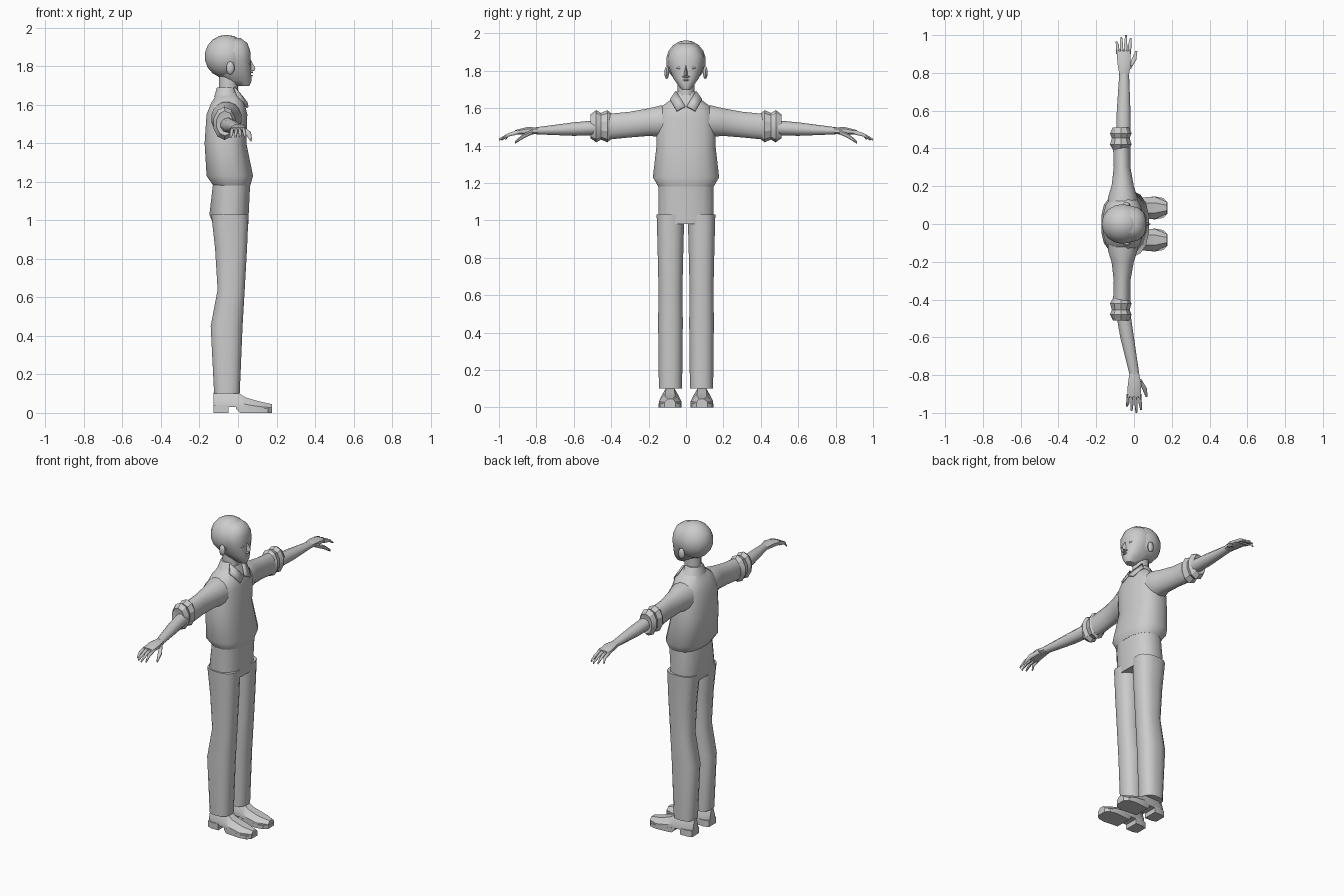
import bpy, bmesh, math
from mathutils import Matrix, Vector

if "Cube" in bpy.data.objects:
    bpy.data.objects.remove(bpy.data.objects["Cube"], do_unlink=True)

grey = bpy.data.materials.new("plain grey")
grey.use_nodes = True
shade = (.6, .6, .6, 1)
grey.diffuse_color = shade
grey.node_tree.nodes["Principled BSDF"].inputs["Base Color"].default_value = shade


def finish(name, bm, angle):
    """Turn the bmesh into a grey object whose sharp corners stay sharp."""
    bmesh.ops.recalc_face_normals(bm, faces=bm.faces)
    mesh = bpy.data.meshes.new(name)
    bm.to_mesh(mesh)
    bm.free()
    mesh.materials.append(grey)
    obj = bpy.data.objects.new(name, mesh)
    bpy.context.collection.objects.link(obj)
    bpy.ops.object.select_all(action="DESELECT")
    obj.select_set(True)
    bpy.context.view_layer.objects.active = obj
    bpy.ops.object.shade_smooth_by_angle(angle=math.radians(angle))
    return obj


def rounded(sides, power=1):
    """Unit cross-section; a power under one makes it boxier."""
    points = []
    for i in range(sides):
        turn = math.tau * (i + .5) / sides
        c, s = math.cos(turn), math.sin(turn)
        points.append((math.copysign(abs(c) ** power, c), math.copysign(abs(s) ** power, s)))
    return points


def skin(name, loops, angle=45):
    """Bridge equal loops of points and cap both ends."""
    bm = bmesh.new()
    rows = [[bm.verts.new(point) for point in loop] for loop in loops]
    count = len(rows[0])
    for low, high in zip(rows, rows[1:]):
        for i in range(count):
            j = (i + 1) % count
            bm.faces.new((low[i], low[j], high[j], high[i]))
    bm.faces.new(rows[0])
    bm.faces.new(rows[-1])
    return finish(name, bm, angle)


def upright(name, rings, section, middle=0, angle=45):
    """Rings are (height, back, front, half width)."""
    loops = []
    for height, back, front, half in rings:
        centre, reach = (back + front) / 2, (front - back) / 2
        loops.append([(centre + a * reach, middle + b * half, height) for a, b in section])
    return skin(name, loops, angle)


def limb(name, rings, section, side, angle=45):
    """Rings are (distance out, x, z, half depth, half thickness)."""
    loops = []
    for out, x, z, depth, thick in rings:
        # The right forearm swings slightly forward
        swing = min(max((out - .5) / .3, 0), 1) * .055 if side < 0 else 0
        loops.append([(x + swing + a * depth, side * out, z + b * thick) for a, b in section])
    return skin(name, loops, angle)


def footwear(name, rings, section, middle):
    """Rings are (x, half width, bottom, top)."""
    loops = []
    for x, half, bottom, top in rings:
        loops.append([(x, middle + a * half, bottom + (b + 1) * (top - bottom) / 2)
                      for a, b in section])
    return skin(name, loops, 30)


def ball(name, centre, radii, segments=16):
    bm = bmesh.new()
    shape = Matrix.Translation(Vector(centre)) @ Matrix.Diagonal((*radii, 1))
    bmesh.ops.create_uvsphere(bm, u_segments=segments, v_segments=segments // 2 + 1,
                              radius=1, matrix=shape)
    return finish(name, bm, 60)


oval = rounded(16)
soft_box = rounded(16, .8)
square = rounded(4)
block = rounded(4, .01)
facets = rounded(8)
wedge = [(1, 0), (-1, 1), (-1, -1)]
shoe_shape = [(-1, -1), (1, -1), (1, -.2), (.45, 1), (-.45, 1), (-1, -.2)]

# Shirt and hips
upright("shirt", [
    (1.18, -.13, .065, .15), (1.23, -.165, .08, .18), (1.4, -.175, .045, .16),
    (1.55, -.165, .05, .16), (1.61, -.14, .035, .13), (1.67, -.1, .005, .05)], soft_box)
upright("hips", [(.98, -.13, .055, .15), (1.03, -.15, .057, .15), (1.2, -.13, .065, .15)],
        soft_box)

# Neck, face and hair
upright("neck", [(1.6, -.1, 0, .045), (1.77, -.1, 0, .045)], oval)
upright("head", [
    (1.697, -.01, .06, .022), (1.725, -.07, .072, .045), (1.76, -.1, .068, .07),
    (1.83, -.14, .068, .096), (1.88, -.15, .065, .098), (1.92, -.14, .05, .075),
    (1.945, -.11, .015, .045)], soft_box)
ball("hair", (-.06, 0, 1.85), (.113, .107, .113))
upright("nose", [(1.775, .05, .085, .018), (1.79, .05, .09, .016), (1.83, .05, .068, .004)],
        wedge, angle=20)
ball("upper_lip", (.06, 0, 1.768), (.02, .025, .006), 8)
ball("lower_lip", (.06, 0, 1.75), (.018, .02, .006), 8)

# Collar stand
upright("collar_band", [(1.64, -.125, .01, .085), (1.69, -.11, -.01, .052)], oval)

for side, word in ((1, "left_"), (-1, "right_")):
    # Ear and eyelid
    ball(word + "ear", (-.04, side * .103, 1.79), (.022, .013, .035), 8)
    ball(word + "eyelid", (.055, side * .034, 1.815), (.012, .018, .007), 8)

    # Pointed collar flap
    bm = bmesh.new()
    flap = [(-.02, .053, 1.69), (.045, .004, 1.61), (.05, .05, 1.585), (0, .085, 1.645)]
    bm.faces.new([bm.verts.new((x, side * y, z)) for x, y, z in flap])
    collar = finish(word + "collar_flap", bm, 30)
    cloth = collar.modifiers.new("cloth thickness", "SOLIDIFY")
    cloth.thickness = .012
    cloth.offset = 0

    # Sleeve and rolled cuff
    limb(word + "sleeve", [
        (.06, -.06, 1.53, .08, .09), (.14, -.06, 1.53, .08, .085), (.2, -.06, 1.525, .06, .075),
        (.3, -.063, 1.512, .045, .07), (.42, -.065, 1.5, .047, .07)], oval, side)
    limb(word + "cuff", [
        (out, -.07, 1.503, .06 * size, .086 * size) for out, size in
        ((.395, .75), (.42, 1), (.455, .83), (.48, 1), (.51, .75), (.505, .5))],
        rounded(10), side, 25)

    # Forearm and palm
    limb(word + "forearm", [
        (.48, -.056, 1.495, .04, .04), (.6, -.055, 1.488, .038, .036),
        (.8, -.052, 1.479, .027, .019)], rounded(10), side)
    limb(word + "palm", [
        (.79, -.052, 1.479, .027, .019), (.85, -.052, 1.479, .038, .021),
        (.915, -.056, 1.47, .038, .013)], rounded(8, .8), side)

    # Fingers fan out from the knuckles
    for i, tip in enumerate((.965, .99, 1, .985)):
        spread = i - 1.5
        limb(word + "finger", [
            (.9, -.055 + spread * .02, 1.471, .01, .013),
            (.95, -.055 + spread * .022, 1.457, .009, .01),
            (tip, -.055 + spread * .025, 1.432, .005, .006)], facets, side)
    limb(word + "thumb", [
        (.82, -.03, 1.473, .014, .013), (.87, 0, 1.45, .014, .014),
        (.915, .012, 1.416, .006, .008)], facets, side)

    # Trouser leg
    upright(word + "trouser_leg", [
        (.1, -.125, .01, .063), (.45, -.143, .025, .067), (.64, -.107, .036, .065),
        (.85, -.12, .048, .07), (1.03, -.14, .056, .075)], soft_box, side * .083)

    # Shoe upper, front sole and heel
    middle = side * .085
    footwear(word + "shoe", [
        (-.128, .025, .03, .105), (-.1, .04, .03, .11), (0, .047, .03, .105),
        (.04, .055, .02, .08), (.11, .06, .015, .06), (.176, .03, .015, .045)],
        shoe_shape, middle)
    footwear(word + "sole", [
        (-.01, .045, .02, .03), (.01, .052, 0, .03), (.11, .061, 0, .022),
        (.155, .053, 0, .022), (.177, .03, 0, .022)], block, middle)
    footwear(word + "heel", [(-.128, .035, 0, .04), (-.1, .045, 0, .04), (-.05, .045, 0, .04)],
             block, middle)
